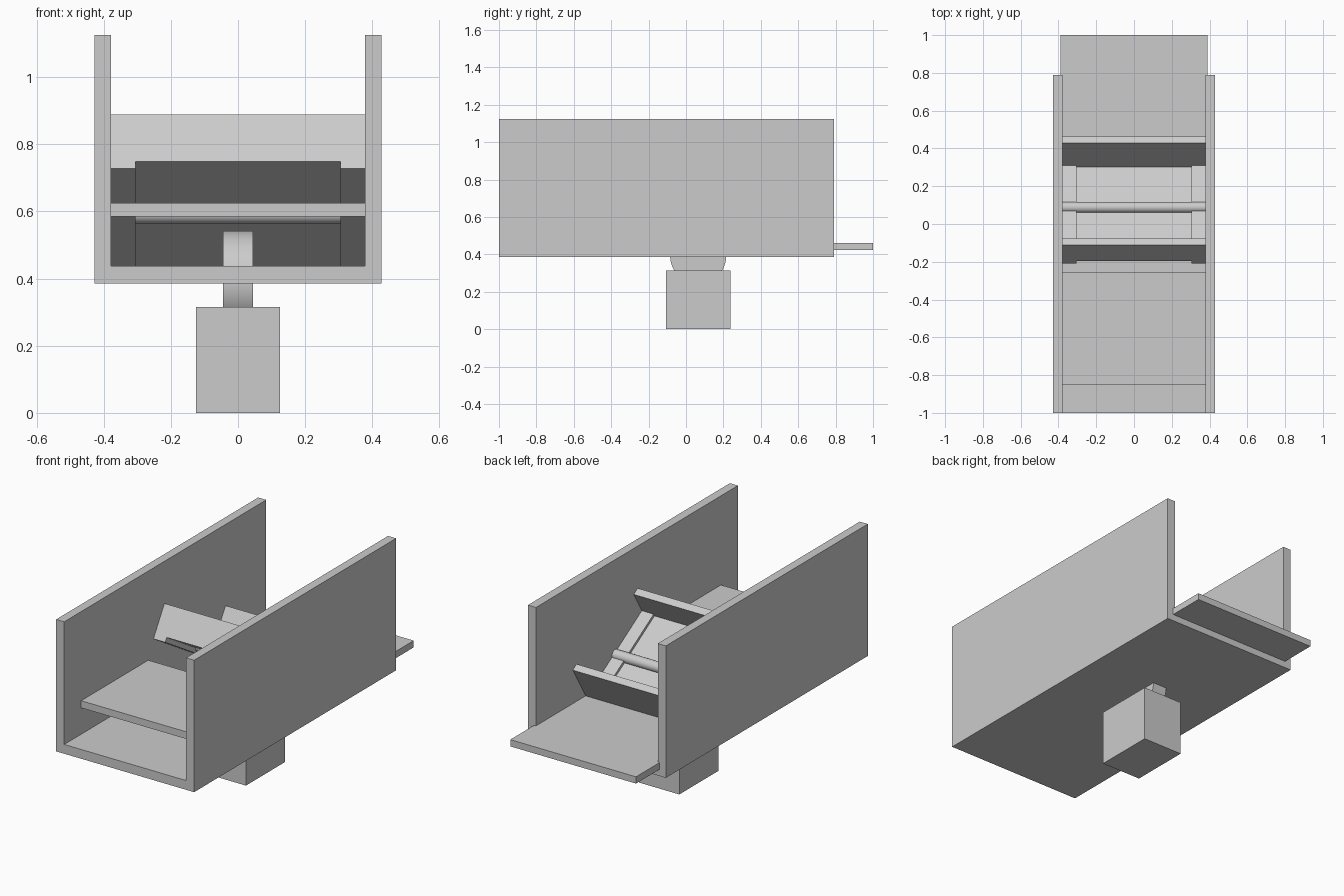
import bpy, math
from mathutils import Matrix, Vector

cube = bpy.data.objects.get("Cube")
if cube:
    bpy.data.objects.remove(cube, do_unlink=True)

grey = bpy.data.materials.new("plain_grey")
grey.use_nodes = True
grey.diffuse_color = (0.6, 0.6, 0.6, 1)
grey.node_tree.nodes["Principled BSDF"].inputs["Base Color"].default_value = (0.6, 0.6, 0.6, 1)

# Tilted frame of the rocking tray, centred on its axle
TILT = Matrix.Translation((0, 0.088, 0.593)) @ Matrix.Rotation(math.radians(-31.3), 4, 'X')


def box(name, x, y, z, frame=Matrix()):
    """Box given by its (min, max) range on each axis, in an optional frame."""
    bpy.ops.mesh.primitive_cube_add(size=1)
    ob = bpy.context.object
    ob.name = name
    spans = (x, y, z)
    size = Vector([b - a for a, b in spans])
    middle = Vector([(a + b) / 2 for a, b in spans])
    ob.data.transform(Matrix.Translation(middle) @ Matrix.Diagonal(size).to_4x4())
    ob.matrix_world = frame
    ob.data.materials.append(grey)


def cross_cylinder(name, radius, length, y, z, sides):
    """Cylinder lying along x."""
    bpy.ops.mesh.primitive_cylinder_add(vertices=sides, radius=radius, depth=length,
                                        location=(0, y, z), rotation=(0, math.pi / 2, 0))
    ob = bpy.context.object
    ob.name = name
    ob.data.materials.append(grey)
    bpy.ops.object.shade_smooth_by_angle()


OUTER, INNER, RAIL = 0.428, 0.378, 0.305
inside = (-INNER, INNER)

# Open channel
box("channel_floor", (-OUTER, OUTER), (-1, 0.79), (0.385, 0.437))
for side, sign in (("left", 1), ("right", -1)):
    box(side + "_wall", sorted((sign * INNER, sign * OUTER)), (-1, 0.79), (0.385, 1.125))
    # Thick rail on each edge of the tray
    box(side + "_tray_rail", sorted((sign * RAIL, sign * INNER)),
        (-0.324, 0.292), (-0.04, 0.01), TILT)

# Fixed shelves
box("front_shelf", inside, (-0.85, -0.255), (0.585, 0.625))
box("rear_shelf", (-0.39, 0.39), (0.34, 1), (0.423, 0.461))

# Rocking tray with a paddle at each end
box("tray_panel", (-RAIL, RAIL), (-0.324, 0.292), (-0.014, -0.005), TILT)
box("front_paddle", inside, (-0.324, -0.283), (-0.014, 0.149), TILT)
box("rear_paddle", inside, (0.252, 0.292), (-0.014, 0.243), TILT)
cross_cylinder("tray_axle", 0.029, 2 * INNER, 0.088, 0.593, 32)

# Drive wheel through the floor, and its motor block
cross_cylinder("drive_wheel", 0.15, 0.088, 0.065, 0.392, 48)
box("motor_block", (-0.125, 0.125), (-0.108, 0.238), (0, 0.315))
